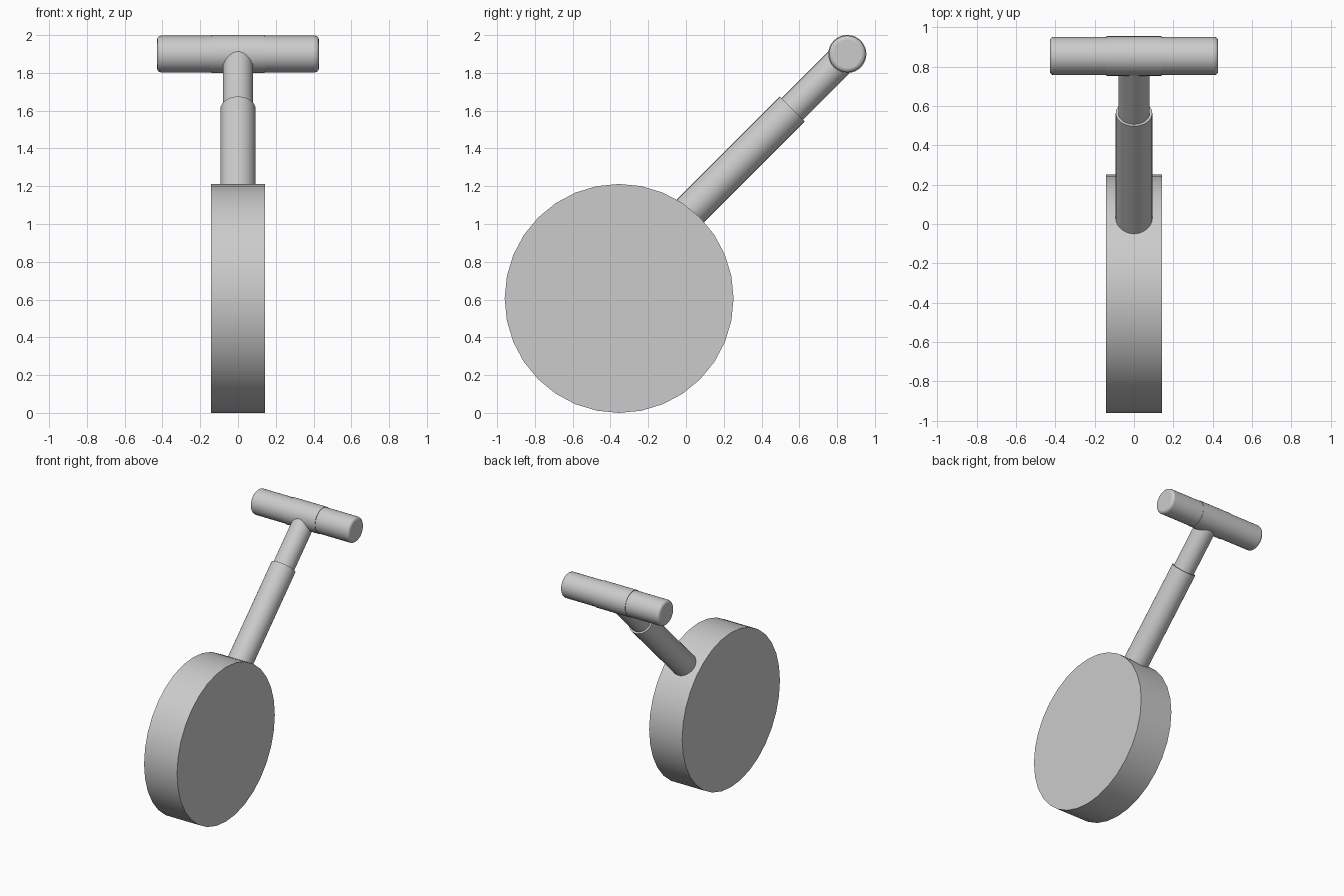
import bpy, math
from mathutils import Vector

if "Cube" in bpy.data.objects:
    bpy.data.objects.remove(bpy.data.objects["Cube"])


def rod(name, start, end, radius, sides=32, bevel=0.0):
    """Smooth-sided capped cylinder between two points."""
    a, b = Vector(start), Vector(end)
    d = b - a
    bpy.ops.mesh.primitive_cylinder_add(
        vertices=sides, radius=radius, depth=d.length, location=(a + b) / 2,
        rotation=d.to_track_quat('Z', 'Y').to_euler())
    ob = bpy.context.object
    ob.name = name
    if bevel:
        m = ob.modifiers.new("rounded_ends", 'BEVEL')
        m.width = bevel
        m.segments = 3
        m.limit_method = 'ANGLE'
        m.angle_limit = math.radians(40)
    bpy.ops.object.shade_smooth_by_angle(angle=math.radians(40))
    return ob


def on_axis(y):
    """Point on the 45 degree shaft axis."""
    return (0, y, y + 1.046)


# Wheel
rod("wheel", (-0.143, -0.354, 0.606), (0.143, -0.354, 0.606), 0.606)

# Telescoping shaft: thick sleeve and thinner inner tube
rod("shaft_sleeve", on_axis(-0.04), on_axis(0.563), 0.093)
rod("shaft_tube", on_axis(0.54), on_axis(0.854), 0.08)

# Crossbar: central collar with a rounded grip on each side
bar_y, bar_z = 0.854, 1.9
rod("bar_collar", (-0.14, bar_y, bar_z), (0.14, bar_y, bar_z), 0.101)
for name, s in (("left_grip", -1), ("right_grip", 1)):
    rod(name, (s * 0.12, bar_y, bar_z), (s * 0.428, bar_y, bar_z), 0.0975, bevel=0.02)
